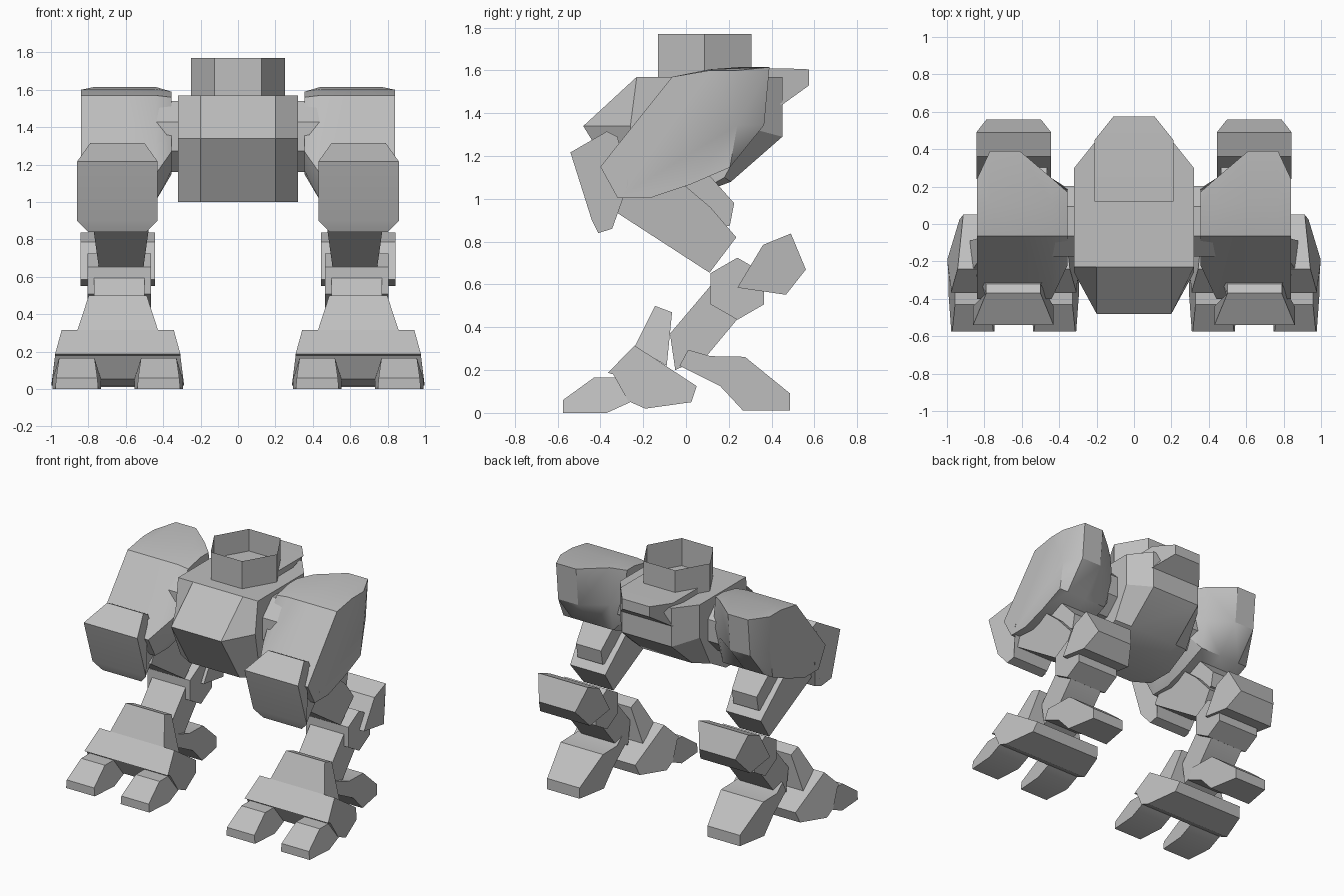
import bpy
import bmesh
import math

cube = bpy.data.objects.get("Cube")
if cube:
    bpy.data.objects.remove(cube, do_unlink=True)

# Single grey paint for the whole machine
grey = bpy.data.materials.new("armour_grey")
grey.use_nodes = True
COLOUR = (0.52, 0.52, 0.52, 1.0)
grey.diffuse_color = COLOUR
grey.node_tree.nodes["Principled BSDF"].inputs["Base Color"].default_value = COLOUR

parts = []


def loft(name, rings, mirror=False, caps=True):
    """Join matching rings of (x, y, z) points into a closed shell."""
    bm = bmesh.new()
    loops = [[bm.verts.new(p) for p in ring] for ring in rings]
    n = len(rings[0])
    for a, b in zip(loops, loops[1:]):
        for i in range(n):
            j = (i + 1) % n
            bm.faces.new((a[i], a[j], b[j], b[i]))
    if caps:
        bm.faces.new(loops[0])
        bm.faces.new(loops[-1])
    bmesh.ops.recalc_face_normals(bm, faces=bm.faces[:])
    mesh = bpy.data.meshes.new(name)
    bm.to_mesh(mesh)
    bm.free()
    mesh.materials.append(grey)
    obj = bpy.data.objects.new(name, mesh)
    bpy.context.collection.objects.link(obj)
    if mirror:
        obj.modifiers.new("mirror", "MIRROR").use_clip = False
    parts.append(obj)
    return obj


def wedge(name, cx, pts, mirror=True):
    """Side profile of (y, z, half width) points, widened about x = cx."""
    return loft(name, [[(cx + s * w, y, z) for y, z, w in pts] for s in (-1, 1)], mirror)


def plate(name, cx, w, pts, mirror=True):
    """Side profile of (y, z) points with one half width."""
    return wedge(name, cx, [(y, z, w) for y, z in pts], mirror)


def polygon(cy, cz, r, n, turn=0.0):
    return [(cy + r * math.cos(turn + math.tau * i / n),
             cz + r * math.sin(turn + math.tau * i / n)) for i in range(n)]


# Torso: wide middle profile, narrower profile on the flanks
middle = [(-.23, 1.57), (.45, 1.57), (.45, 1.29), (.21, 1.08), (0, 1.0), (-.27, 1.0), (-.48, 1.34)]
flank = [(-.23, 1.57), (.30, 1.57), (.30, 1.33), (.18, 1.10), (0, 1.0), (-.20, 1.0), (-.26, 1.34)]
loft("torso", [[(x, y, z) for y, z in prof] for x, prof in
               ((-.32, flank), (-.20, middle), (.20, middle), (.32, flank))])

# Rear deck on top of the torso
wedge("rear_deck", 0, [(.12, 1.61, .21), (.45, 1.61, .21), (.575, 1.605, .11),
                       (.575, 1.53, .11), (.45, 1.44, .21), (.12, 1.50, .21)], mirror=False)

# Open six-sided turret ring
ring = [(x, y + .087) for x, y in polygon(0, 0, .2525, 6)]
loft("turret_ring", [[(x, y, z) for x, y in ring] for z in (1.57, 1.77)], caps=False)

# Shoulder axles
plate("shoulder_axle", .36, .10, polygon(.015, 1.35, .205, 8, math.pi / 8))

# Shoulder armour: full profile with its rear and inner side drawn in
full = [(-.40, 1.15), (-.065, 1.57), (.11, 1.605), (.39, 1.615), (.365, 1.345),
        (.205, 1.147), (.02, 1.067), (-.165, 1.005), (-.32, 1.005)]
inner = [(-.22, 1.27), (-.065, 1.56), (.08, 1.59), (.17, 1.59), (.19, 1.40),
         (.14, 1.25), (.02, 1.16), (-.10, 1.15), (-.19, 1.17)]
inside = [(min(y, .245), z) for y, z in full]
outside = [(min(y, .24), min(z, 1.60)) for y, z in full]
loft("shoulder_armour", [[(x, y, z) for y, z in prof] for x, prof in
                         ((.355, inner), (.44, inside), (.61, full), (.77, full), (.84, outside))],
     mirror=True)

# Front thigh guard
wedge("thigh_guard", .645, [(-.54, 1.217, .215), (-.37, 1.315, .145), (-.32, 1.29, .145),
                            (-.27, 1.07, .20), (-.345, .86, .15), (-.41, .84, .155),
                            (-.44, .90, .215)])

# Thigh and the hip bump behind it
wedge("thigh", .625, [(-.33, .94, .16), (.11, .655, .12), (.235, .82, .14),
                      (.115, .96, .16), (-.05, 1.10, .16), (-.20, 1.20, .16)])
wedge("hip_bump", .625, [(-.02, 1.06, .12), (.10, 1.12, .12), (.225, .98, .10),
                         (.205, .875, .10), (.10, .86, .12)])

# Knee, calf guard and shin
plate("knee", .635, .17, polygon(.24, .58, .145, 6, math.pi / 6))
wedge("calf_guard", .643, [(.24, .585, .20), (.36, .785, .20), (.49, .838, .20),
                           (.56, .67, .145), (.467, .552, .20)])
plate("shin", .635, .135, [(-.075, .37), (.12, .60), (.25, .45), (.10, .27), (-.05, .20)])

# Ankle tongue, foot and heel
wedge("ankle_tongue", .643, [(-.145, .50, .155), (-.065, .47, .155),
                             (-.09, .22, .235), (-.24, .31, .217)])
wedge("foot", .643, [(-.24, .315, .30), (.05, .125, .27), (.025, .05, .29), (-.19, .02, .355),
                     (-.27, .055, .35), (-.34, .18, .335), (-.365, .187, .335)])
wedge("heel", .643, [(-.03, .22, .14), (.01, .295, .14), (.115, .265, .17), (.275, .262, .17),
                     (.487, .09, .13), (.487, .012, .13), (.265, .012, .17), (.16, .125, .17)])

# Two front toes per foot
for label, cx in (("outer", .862), ("inner", .424)):
    wedge(label + "_toe", cx, [(-.575, .06, .11), (-.43, .165, .095), (-.32, .165, .095),
                               (-.26, .05, .13), (-.37, 0, .13), (-.575, 0, .115)])

# Smooth shading that keeps the hard edges
bpy.ops.object.select_all(action="DESELECT")
for obj in parts:
    obj.select_set(True)
bpy.context.view_layer.objects.active = parts[0]
bpy.ops.object.shade_smooth_by_angle(angle=math.radians(30))
